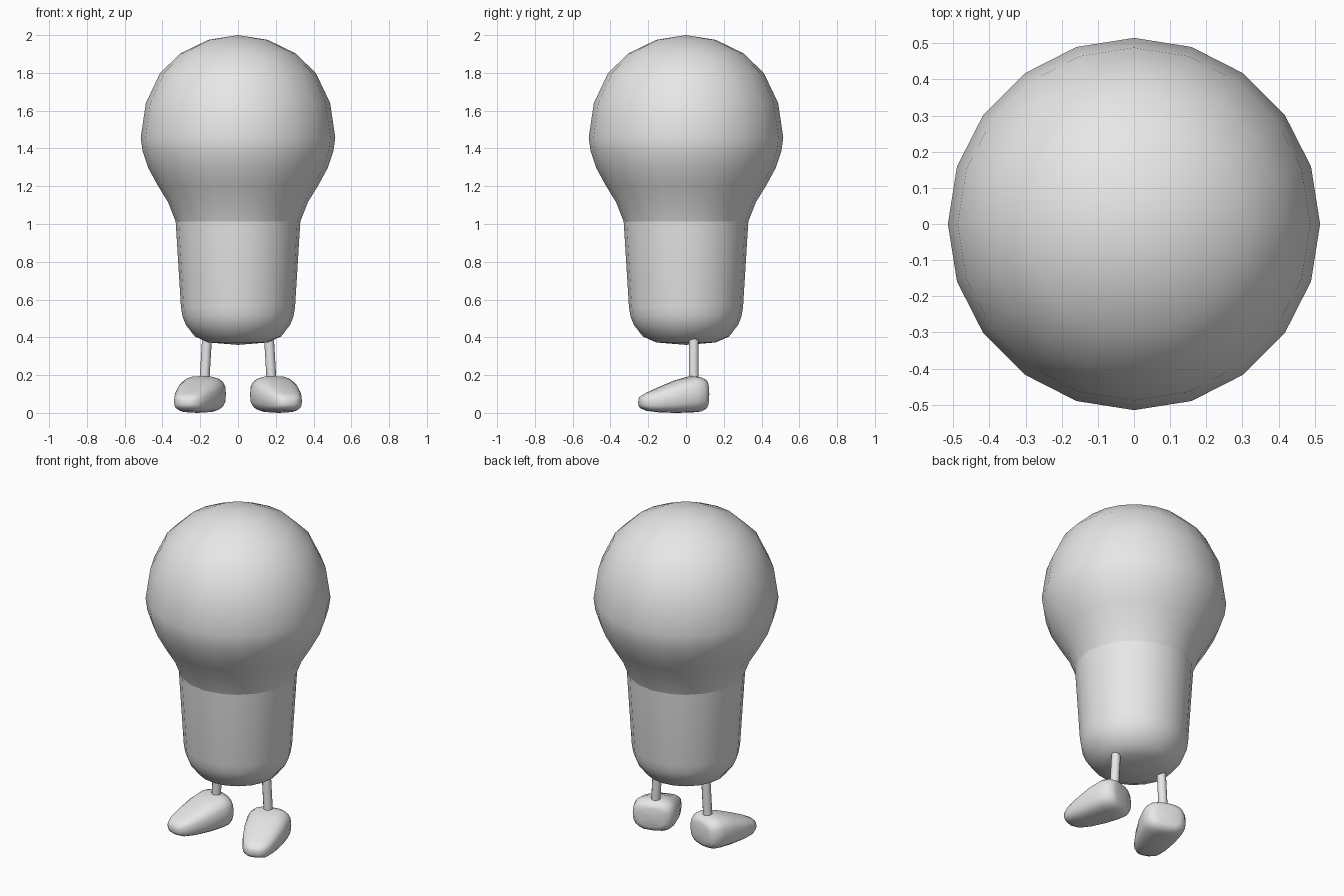
import bpy, bmesh
from math import sin, cos, pi, radians, copysign
from mathutils import Matrix, Vector

cube = bpy.data.objects.get("Cube")
if cube:
    bpy.data.objects.remove(cube, do_unlink=True)

grey = bpy.data.materials.new("plain grey")
grey.use_nodes = True
grey.diffuse_color = (0.8, 0.8, 0.8, 1)
grey.node_tree.nodes["Principled BSDF"].inputs["Base Color"].default_value = (0.8, 0.8, 0.8, 1)


def finish(name, bm):
    """Turn a bmesh into a smooth, coloured object."""
    bmesh.ops.recalc_face_normals(bm, faces=bm.faces)
    for face in bm.faces:
        face.smooth = len(face.verts) <= 4
    mesh = bpy.data.meshes.new(name)
    bm.to_mesh(mesh)
    bm.free()
    mesh.materials.append(grey)
    obj = bpy.data.objects.new(name, mesh)
    bpy.context.collection.objects.link(obj)
    return obj


def lathe(name, profile, sides=20):
    """Spin a (radius, height) profile about the z axis."""
    bm = bmesh.new()
    verts = [bm.verts.new((r, 0, z)) for r, z in profile]
    edges = [bm.edges.new(pair) for pair in zip(verts, verts[1:])]
    bmesh.ops.spin(bm, geom=verts + edges, axis=(0, 0, 1), cent=(0, 0, 0),
                   angle=2 * pi, steps=sides, use_duplicate=False)
    bmesh.ops.remove_doubles(bm, verts=bm.verts, dist=0.0005)
    return finish(name, bm)


def loft(bm, rings):
    """Skin a row of closed rings and cap both ends."""
    rows = [[bm.verts.new(p) for p in ring] for ring in rings]
    n = len(rows[0])
    for a, b in zip(rows, rows[1:]):
        for i in range(n):
            j = (i + 1) % n
            bm.faces.new((a[i], a[j], b[j], b[i]))
    for row in (rows[0], rows[-1]):
        centre = bm.verts.new(sum((v.co for v in row), Vector()) / n)
        for i in range(n):
            bm.faces.new((row[i], row[(i + 1) % n], centre))


def rounded(t):
    return copysign(abs(t) ** 0.7, t)


# Foot cross-sections: y, half width, bottom, top
FOOT = [(0.07, 0.07, 0.04, 0.155), (0.06, 0.1, 0.018, 0.178),
        (0.03, 0.12, 0.005, 0.192), (-0.01, 0.125, 0.002, 0.195),
        (-0.09, 0.118, 0, 0.173), (-0.18, 0.1, 0.002, 0.137),
        (-0.25, 0.078, 0.01, 0.107), (-0.285, 0.052, 0.025, 0.088),
        (-0.295, 0.025, 0.04, 0.07)]


def foot(name, side):
    bm = bmesh.new()
    rings = []
    for y, half, low, high in FOOT:
        angles = [2 * pi * i / 20 for i in range(20)]
        rings.append([(half * rounded(cos(a)), y,
                       (low + high) / 2 + (high - low) / 2 * rounded(sin(a)))
                      for a in angles])
    loft(bm, rings)
    # Turn the toes outward
    bm.transform(Matrix.Translation((side * 0.187, 0.035, 0))
                 @ Matrix.Rotation(side * radians(18), 4, "Z"))
    return finish(name, bm)


def leg(name, side):
    bm = bmesh.new()
    bottom, top = Vector((side * 0.178, 0.041, 0.16)), Vector((side * 0.162, 0.041, 0.43))
    rings = [[c + Vector((cos(a), sin(a), 0)) * 0.026
              for a in [2 * pi * i / 12 for i in range(12)]] for c in (bottom, top)]
    loft(bm, rings)
    obj = finish(name, bm)
    obj.data.set_sharp_from_angle(angle=radians(50))
    return obj


# Body: rounded globe over a tapering base, with a crisp seam between them
lathe("globe", [(0.33, 1.013), (0.37, 1.115), (0.425, 1.205), (0.476, 1.298),
                (0.505, 1.385), (0.515, 1.457), (0.488, 1.64), (0.412, 1.8),
                (0.302, 1.905), (0.157, 1.975), (0, 2)])
lathe("base", [(0, 0.36), (0.157, 0.373), (0.228, 0.404), (0.276, 0.466),
               (0.294, 0.51), (0.302, 0.56), (0.33, 1.013)])

# Legs and feet
for label, side in (("left", 1), ("right", -1)):
    leg(label + "_leg", side)
    foot(label + "_foot", side)
